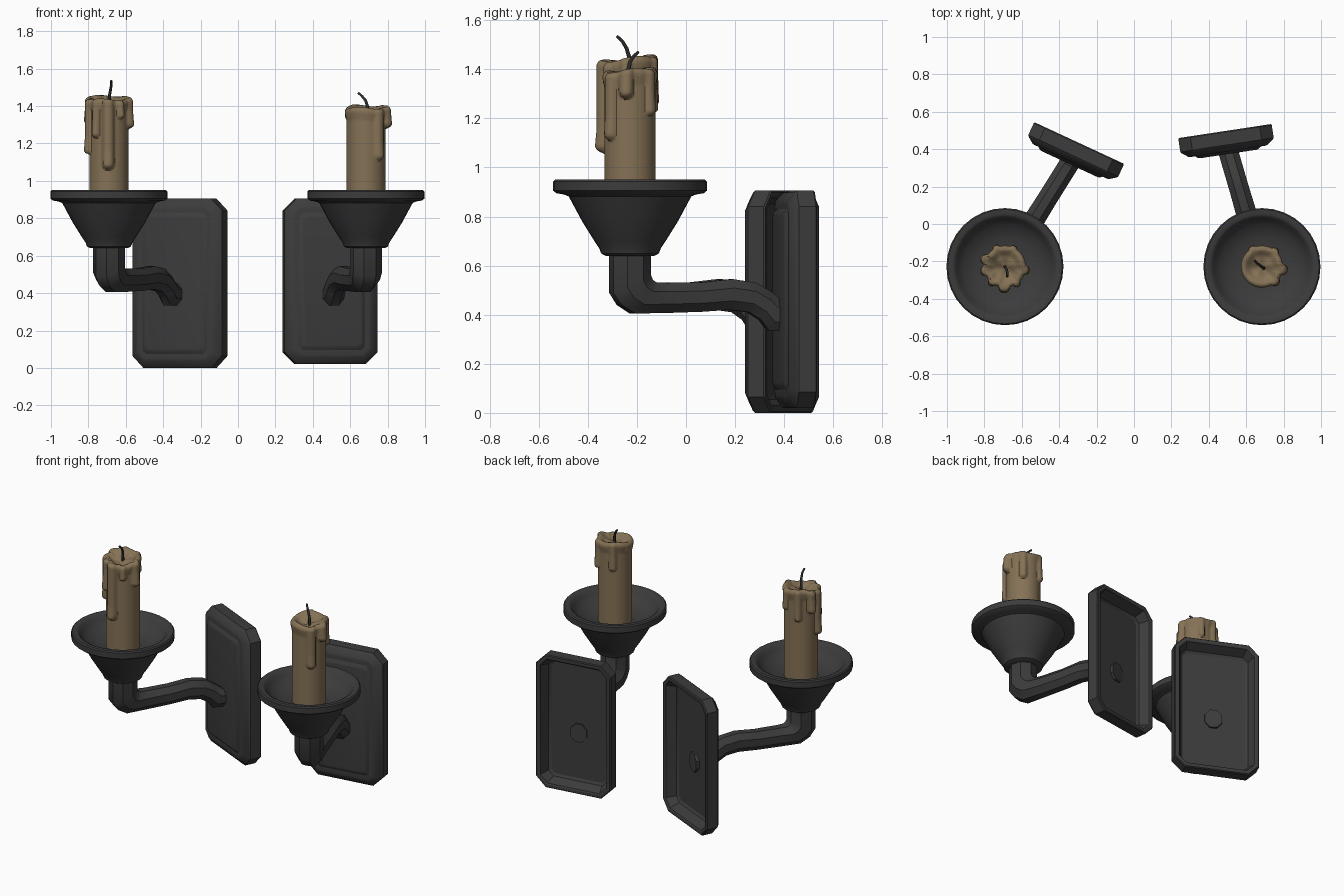
import bpy, bmesh, math
from mathutils import Vector, Matrix

if "Cube" in bpy.data.objects:
    bpy.data.objects.remove(bpy.data.objects["Cube"])

def material(name, rgb):
    m = bpy.data.materials.new(name)
    m.diffuse_color = (*rgb, 1)
    m.use_nodes = True
    m.node_tree.nodes["Principled BSDF"].inputs["Base Color"].default_value = m.diffuse_color
    return m

IRON = material("dark_iron", (0.045, 0.045, 0.045))
WAX = material("tan_wax", (0.235, 0.168, 0.092))
WICK = material("charred_wick", (0.025, 0.025, 0.025))

def loft(name, rings, mat, place, angle=35):
    """Skin a list of equal-length rings, cap both ends and place the object."""
    bm = bmesh.new()
    loops = [[bm.verts.new(p) for p in ring] for ring in rings]
    n = len(loops[0])
    for a, b in zip(loops, loops[1:]):
        for i in range(n):
            j = (i + 1) % n
            bm.faces.new((a[i], a[j], b[j], b[i]))
    bm.faces.new(loops[0])
    bm.faces.new(loops[-1])
    bmesh.ops.remove_doubles(bm, verts=bm.verts, dist=0.0002)
    bmesh.ops.recalc_face_normals(bm, faces=bm.faces)
    mesh = bpy.data.meshes.new(name)
    bm.to_mesh(mesh)
    bm.free()
    mesh.materials.append(mat)
    ob = bpy.data.objects.new(name, mesh)
    bpy.context.collection.objects.link(ob)
    ob.matrix_world = place
    bpy.ops.object.select_all(action='DESELECT')
    ob.select_set(True)
    bpy.context.view_layer.objects.active = ob
    bpy.ops.object.shade_smooth_by_angle(angle=math.radians(angle))
    return ob

def circle(r, z, n=32):
    return [(r * math.cos(2 * math.pi * i / n), r * math.sin(2 * math.pi * i / n), z)
            for i in range(n)]

def at(x, y, z=0, yaw=0):
    return Matrix.Translation((x, y, z)) @ Matrix.Rotation(math.radians(yaw), 4, 'Z')

# Wall plate: clipped rectangle, raised panel in front, hollow behind
def plate(name, w, h, place):
    def outline(inset, depth):
        a, b = w / 2 - inset, h / 2 - inset
        c = max(0.065 - inset * 0.586, 0.02)
        pts = [(a, b - c), (a - c, b), (c - a, b), (-a, b - c),
               (-a, c - b), (c - a, -b), (a - c, -b), (a, c - b)]
        return [(x, -depth, z + h / 2) for x, z in pts]
    profile = [(0.07, 0.075), (0.055, 0.065), (0.03, 0.005), (0.022, 0), (0.005, 0), (0, 0.006),
               (0, 0.075), (0.008, 0.085), (0.04, 0.108), (0.05, 0.11),
               (0.075, 0.11), (0.09, 0.122), (0.1, 0.124)]
    loft(name, [outline(*p) for p in profile], IRON, place, 28)

# Bent arm: each ring runs from an outer to an inner point (distance, height), with a half width
def arm(name, end, place):
    spec = [(-.08, .68, .08, .68, .08), (-.08, .49, .08, .56, .08),
            (-.045, .44, .088, .542, .076), (.015, .405, .105, .531, .068),
            (.15, .407, .15, .53, .058), (.30, .412, .30, .532, .055),
            (.42, .42, .43, .545, .053), (.50, .41, .53, .53, .053),
            (.55, .38, .60, .49, .053), (.585, .335, .64, .455, .053),
            (end, .335, end, .455, .053)]
    rings = []
    for d0, z0, d1, z1, w in spec:
        ring = []
        for i in range(8):
            a = math.pi * (i + 0.5) / 4
            t = 0.5 + 0.5 * math.cos(a) / math.cos(math.pi / 8)
            ring.append((w * math.sin(a) / math.cos(math.pi / 8),
                         d0 + (d1 - d0) * t, z0 + (z1 - z0) * t))
        rings.append(ring)
    loft(name, rings, IRON, place, 40)

# Drip dish
def cup(name, place):
    profile = [(0.03, .64), (.10, .64), (.118, .65), (.125, .67), (.145, .70), (.195, .78),
               (.238, .86), (.25, .882), (.27, .89), (.30, .895), (.313, .905),
               (.313, .943), (.306, .95), (.28, .95), (.268, .943), (.255, .92),
               (.22, .885), (.15, .855), (.05, .85)]
    loft(name, [circle(r, z) for r, z in profile], IRON, place, 35)

# Candle with wax runs (angle, lowest height, half width, thickness)
def candle(name, top, tilt, drips, place):
    n, rows, r0, base = 80, 60, 0.104, 0.84
    def rim(a):
        return top + tilt * math.sin(a) + 0.006 * math.sin(3 * a + 1)
    def bump(a, z):
        best = 0
        for deg, low, half, thick in drips:
            da = (a - math.radians(deg) + math.pi) % (2 * math.pi) - math.pi
            x = da * r0
            over = max(0, low + half - z)
            s = 1 - (x * x + over * over) / (half * half)
            if s > 0:
                swell = 1 + 0.3 * max(0, 1 - (z - low) / 0.1)
                best = max(best, thick * swell * math.sqrt(s))
        lip = 0.008 * min(1, max(0, (z - (rim(a) - 0.07)) / 0.04))
        return max(best, lip)
    rings = []
    for k in range(rows + 1):
        t = (k / rows) ** 0.75
        ring = []
        for i in range(n):
            a = 2 * math.pi * i / n
            z = base + (rim(a) - 0.018 - base) * t
            r = r0 + bump(a, z)
            ring.append((r * math.cos(a), r * math.sin(a), z))
        rings.append(ring)
    # rounded lip and melted pool
    for shrink, drop, keep in ((.006, .006, 1), (.016, 0, 1), (.03, .004, .6), (.042, .02, .2),
                               (.06, .028, 0), (.09, .03, 0)):
        ring = []
        for i in range(n):
            a = 2 * math.pi * i / n
            r = r0 + 0.006 + keep * max(0, bump(a, rim(a)) - .006) - shrink
            ring.append((r * math.cos(a), r * math.sin(a), rim(a) - drop))
        rings.append(ring)
    loft(name, rings, WAX, place, 50)

# Wick: thin tube swept along a few points
def wick(name, pts, place):
    pts = [Vector(p) for p in pts]
    rings = []
    for i, p in enumerate(pts):
        d = pts[min(i + 1, len(pts) - 1)] - pts[max(i - 1, 0)]
        q = Vector((0, 0, 1)).rotation_difference(d)
        r = 0.009 - 0.003 * i / (len(pts) - 1)
        rings.append([p + q @ Vector(c) for c in circle(r, 0, 8)])
    loft(name, rings, WICK, place, 50)

sconces = [
    dict(side="left", cup=(-.69, -.228), plate=(-.293, .433, 0, -24.9), size=(.53, .905),
         yaw=-32, end=.712, top=1.445, tilt=.012,
         drips=[(-92, 1.06, .03, .032), (-130, 1.23, .022, .022), (-168, 1.14, .027, .026),
                (160, 1.30, .026, .03), (-55, 1.33, .02, .022), (-10, 1.28, .024, .026),
                (65, 1.31, .02, .018), (115, 1.25, .022, .02)],
         wick=[(0, 0, 1.40), (.002, -.004, 1.45), (.008, -.014, 1.485),
               (.013, -.032, 1.515), (.012, -.054, 1.535)]),
    dict(side="right", cup=(.684, -.228), plate=(.486, .497, .02, 8.6), size=(.505, .885),
         yaw=16.3, end=.69, top=1.397, tilt=.008,
         drips=[(-48, 1.11, .028, .022), (-8, 1.28, .028, .03), (50, 1.21, .024, .02),
                (118, 1.22, .023, .018), (170, 1.33, .02, .008)],
         wick=[(.01, -.008, 1.35), (.008, -.006, 1.40), (-.002, 0, 1.43),
               (-.02, .014, 1.452), (-.04, .033, 1.47)]),
]

for s in sconces:
    x, y = s["cup"]
    side = s["side"]
    plate(side + "_wall_plate", *s["size"], at(*s["plate"]))
    arm(side + "_arm", s["end"], at(x, y, 0, s["yaw"]))
    cup(side + "_drip_dish", at(x, y))
    candle(side + "_candle", s["top"], s["tilt"], s["drips"], at(x, y))
    wick(side + "_wick", s["wick"], at(x, y))
